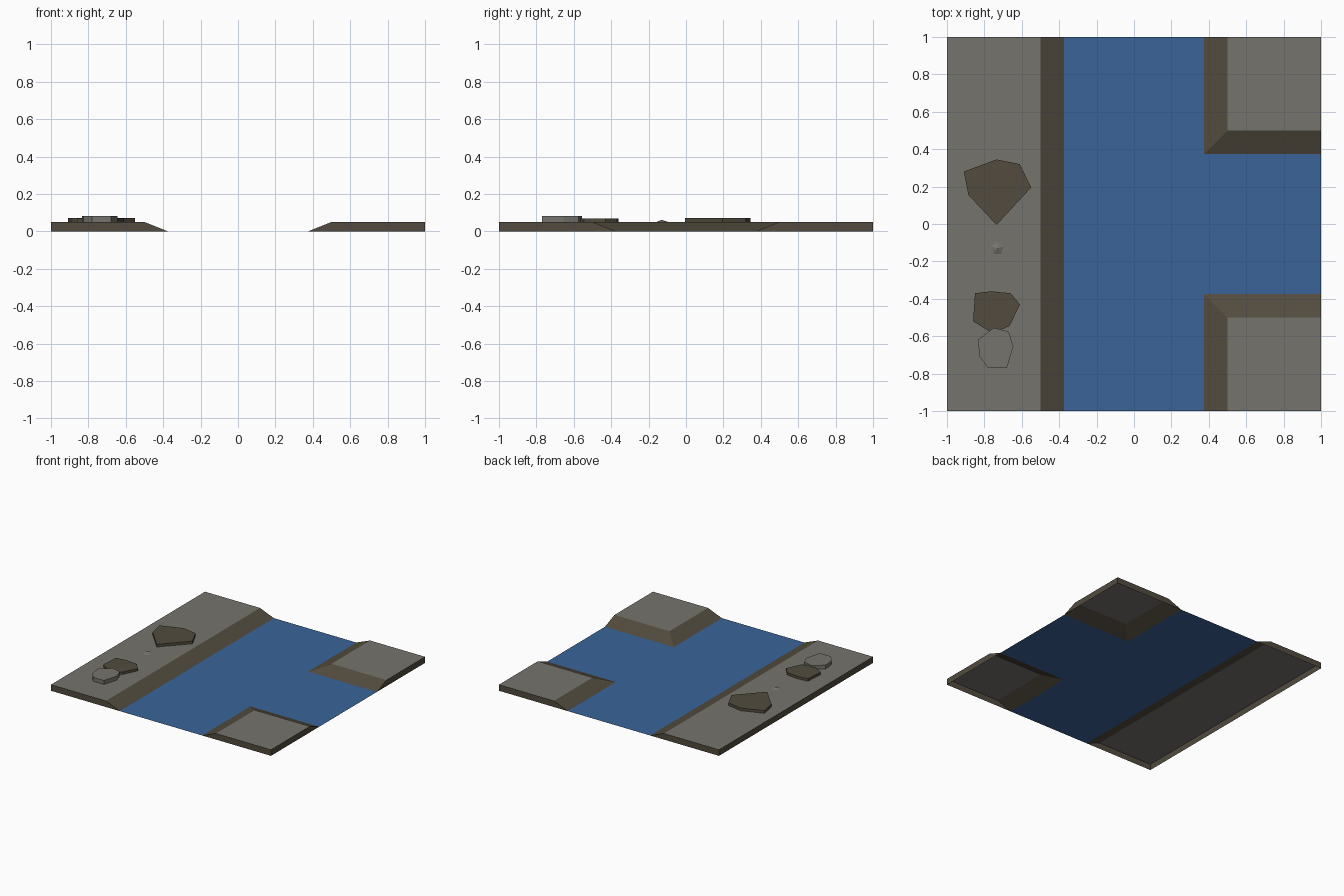
import bpy, bmesh, math

cube = bpy.data.objects.get("Cube")
if cube:
    bpy.data.objects.remove(cube, do_unlink=True)


def make_material(name, rgb):
    mat = bpy.data.materials.new(name)
    mat.use_nodes = True
    mat.diffuse_color = (*rgb, 1)
    mat.node_tree.nodes["Principled BSDF"].inputs["Base Color"].default_value = (*rgb, 1)
    return mat


STONE = make_material("grey stone", (0.18, 0.174, 0.152))
EARTH = make_material("brown earth", (0.085, 0.071, 0.049))
WATER = make_material("blue water", (0.042, 0.127, 0.314))

EDGE = 1.0      # half width of the tile
SHORE = 0.375   # foot of the banks
CREST = 0.5     # top of the slopes
LEVEL = 0.05    # height of the ground


def finish(name, bm, materials):
    mesh = bpy.data.meshes.new(name)
    bm.to_mesh(mesh)
    bm.free()
    for mat in materials:
        mesh.materials.append(mat)
    obj = bpy.data.objects.new(name, mesh)
    bpy.context.collection.objects.link(obj)
    return obj


def rectangle(x0, y0, x1, y1):
    return [(x0, y0), (x1, y0), (x1, y1), (x0, y1)]


def shell(name, foot, top, z0, z1, materials):
    """Walls and a top with an open underside; the top takes the last material."""
    bm = bmesh.new()
    low = [bm.verts.new((x, y, z0)) for x, y in foot]
    high = [bm.verts.new((x, y, z1)) for x, y in top]
    n = len(low)
    for i in range(n):
        j = (i + 1) % n
        bm.faces.new((low[i], low[j], high[j], high[i]))
    bm.faces.new(high).material_index = len(materials) - 1
    return finish(name, bm, materials)


# Raised ground: one long bank and two corner banks
shell("long_bank", rectangle(-EDGE, -EDGE, -SHORE, EDGE),
      rectangle(-EDGE, -EDGE, -CREST, EDGE), 0, LEVEL, [EARTH, STONE])
shell("back_corner_bank", rectangle(SHORE, SHORE, EDGE, EDGE),
      rectangle(CREST, CREST, EDGE, EDGE), 0, LEVEL, [EARTH, STONE])
shell("front_corner_bank", rectangle(SHORE, -EDGE, EDGE, -SHORE),
      rectangle(CREST, -EDGE, EDGE, -CREST), 0, LEVEL, [EARTH, STONE])

# River with a side branch
bm = bmesh.new()
for rect in (rectangle(-SHORE, -EDGE, SHORE, EDGE),
             rectangle(SHORE, -SHORE, EDGE, SHORE)):
    bm.faces.new([bm.verts.new((x, y, 0)) for x, y in rect])
finish("river", bm, [WATER])

# Flat slabs lying on the long bank, outlined counter-clockwise
large = [(-.735, -.005), (-.55, .195), (-.61, .32), (-.735, .345), (-.91, .28), (-.885, .155)]
middle = [(-.755, -.585), (-.665, -.545), (-.61, -.43), (-.66, -.37), (-.765, -.36),
          (-.85, -.37), (-.86, -.52)]
small = [(-.78, -.77), (-.68, -.77), (-.645, -.655), (-.67, -.575), (-.75, -.555),
         (-.835, -.62), (-.825, -.71)]
shell("large_slab", large, large, LEVEL, 0.072, [EARTH])
shell("middle_slab", middle, middle, LEVEL, 0.07, [EARTH])
shell("small_slab", small, small, LEVEL, 0.082, [STONE])

# Pebble: a low five-sided point
bm = bmesh.new()
ring = [bm.verts.new((-.73 + .036 * math.cos(a), -.13 + .036 * math.sin(a), LEVEL))
        for a in (math.tau * i / 5 + math.pi / 2 for i in range(5))]
tip = bm.verts.new((-.73, -.13, 0.062))
for i in range(5):
    bm.faces.new((ring[i], ring[(i + 1) % 5], tip))
finish("pebble", bm, [STONE])
